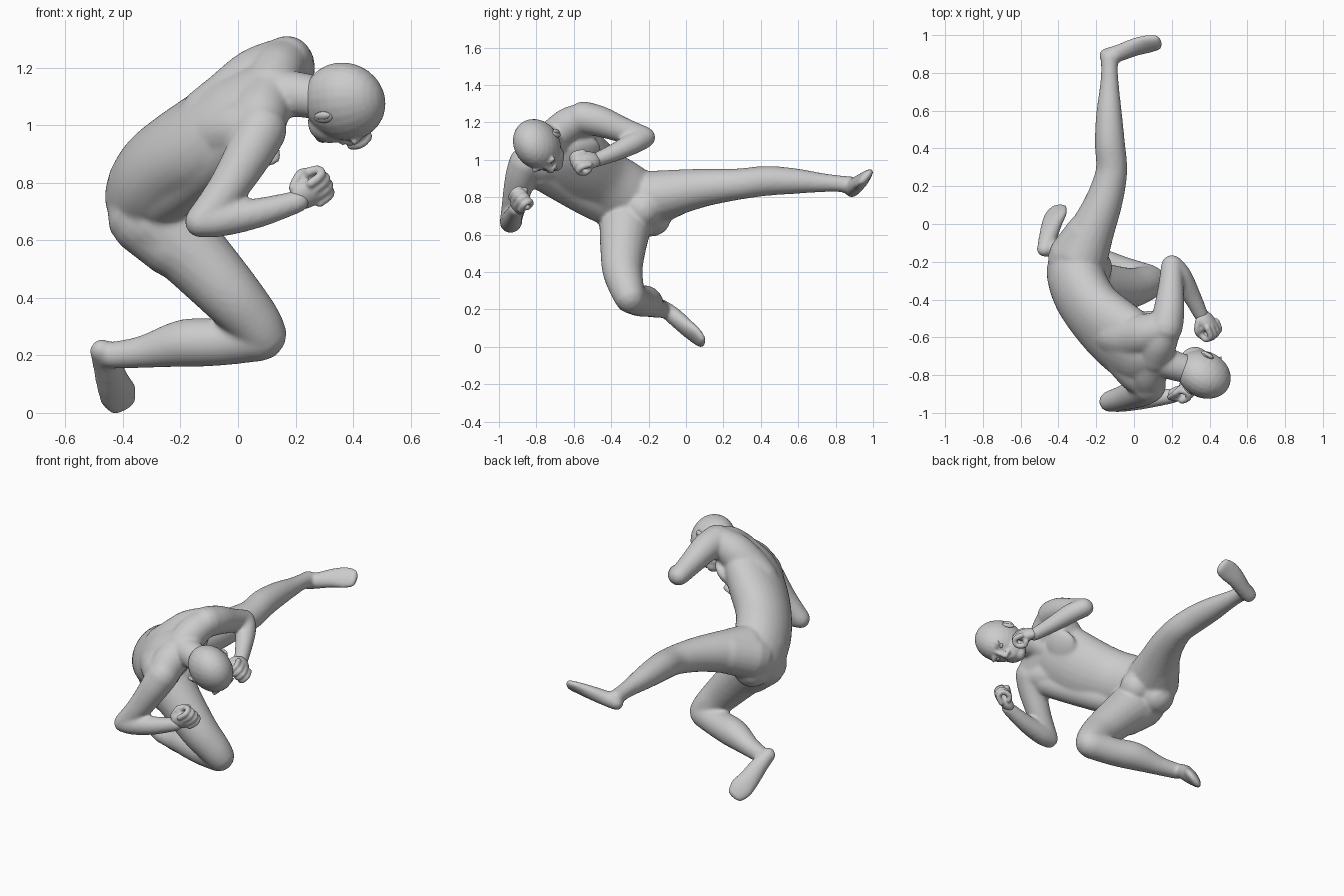
import bpy, bmesh, math
from mathutils import Vector, Matrix

V = Vector
bm = bmesh.new()
GROW = 0.003  # makes up for the shrinkage of smoothing


def spline(rows, sub=4):
    # Catmull-Rom through rows of (x, y, z, half width, half depth)
    rows = [list(r) + [r[3]] if len(r) == 4 else list(r) for r in rows]
    out, n = [], len(rows)
    for i in range(n - 1):
        p0, p1, p2, p3 = rows[max(i - 1, 0)], rows[i], rows[i + 1], rows[min(i + 2, n - 1)]
        for s in range(sub):
            t = s / sub
            out.append([0.5 * (2 * b + (c - a) * t + (2 * a - 5 * b + 4 * c - d) * t * t
                               + (3 * b - a - 3 * c + d) * t ** 3)
                        for a, b, c, d in zip(p0, p1, p2, p3)])
    out.append(rows[-1])
    return out


def tube(rows, w0=(0.3, 0.5, 0.8), w1=None, sides=20):
    # lofted limb with rounded ends; w0/w1 = width direction at start/end
    pts = spline(rows)
    w0, w1 = V(w0), V(w1 or w0)
    rings, n = [], len(pts)
    for i, p in enumerate(pts):
        c = V(p[:3])
        t = (V(pts[min(i + 1, n - 1)][:3]) - V(pts[max(i - 1, 0)][:3])).normalized()
        w = w0.lerp(w1, i / (n - 1))
        w = (w - t * w.dot(t)).normalized()
        d = t.cross(w)
        ra, rb = p[3] + GROW, p[4] + GROW
        levels = [(0, 1)]
        caps = [(math.sin(k), math.cos(k)) for k in (0.5, 1.0, 1.4)]
        if i == 0:
            levels = [(-o, s) for o, s in reversed(caps)] + levels
        if i == n - 1:
            levels += caps
        for o, s in levels:
            ring = []
            for k in range(sides):
                a = 2 * math.pi * k / sides
                ring.append(bm.verts.new(c + t * o * min(ra, rb) + w * (ra * s * math.cos(a))
                                         + d * (rb * s * math.sin(a))))
            rings.append(ring)
    for a, b in zip(rings, rings[1:]):
        for k in range(sides):
            j = (k + 1) % sides
            bm.faces.new((a[k], a[j], b[j], b[k]))
    bm.faces.new(rings[0][::-1])
    bm.faces.new(rings[-1])


def frame(side, fwd):
    side, fwd = V(side).normalized(), V(fwd)
    fwd = (fwd - side * fwd.dot(side)).normalized()
    return Matrix((side, fwd, side.cross(fwd))).transposed()


def blob(c, radii, rot=None):
    m = Matrix.Translation(c) @ (rot or Matrix.Identity(3)).to_4x4() @ Matrix.Diagonal((*radii, 1))
    bmesh.ops.create_uvsphere(bm, u_segments=24, v_segments=14, radius=1, matrix=m)


def finish(name, voxel=0, soften=0):
    # turn the gathered parts into an object, fused into one skin if asked
    global bm
    bmesh.ops.recalc_face_normals(bm, faces=bm.faces)
    me = bpy.data.meshes.new(name)
    bm.to_mesh(me)
    bm.free()
    bm = bmesh.new()
    for p in me.polygons:
        p.use_smooth = True
    ob = bpy.data.objects.new(name, me)
    bpy.context.collection.objects.link(ob)
    if voxel:
        rm = ob.modifiers.new("fuse", 'REMESH')
        rm.mode, rm.voxel_size, rm.use_smooth_shade = 'VOXEL', voxel, True
        sm = ob.modifiers.new("soften", 'SMOOTH')
        sm.factor, sm.iterations = 0.5, soften


def fist(wrist, d, n, size=1.08):
    # palm, four curled fingers and a thumb
    rot = frame(n, d)
    w = V(wrist)
    at = lambda x, y, z: w + rot @ (V((y, x, z)) * size)
    blob(at(0.06, 0.01, 0), (0.033 * size, 0.065 * size, 0.048 * size), rot)
    for i in range(4):
        z = (i - 1.5) * 0.028
        e = 0.006 * (1.5 - abs(i - 1.5))
        tube([(*at(x + e, y, z), 0.0125 * size) for x, y in
              ((0.085, -0.005), (0.128, 0.01), (0.126, 0.045), (0.085, 0.055), (0.07, 0.035))], sides=10)
    s = -1 if rot.col[2].z < 0 else 1
    tube([(*at(x, y, z * s), 0.013 * size) for x, y, z in
          ((0.03, 0.02, 0.04), (0.07, 0.05, 0.055), (0.11, 0.068, 0.025))], sides=10)


# torso, from seat to neck base
HIP, SHO = (0, 0.73, 0.68), (0.28, 0.77, 0.58)
tube([(-.325, -.19, .70, .11, .11), (-.32, -.235, .74, .165, .142), (-.285, -.345, .815, .18, .148),
      (-.215, -.46, .885, .182, .143), (-.10, -.575, .96, .205, .143), (.01, -.66, 1.045, .205, .13),
      (.08, -.695, 1.105, .14, .10), (.12, -.71, 1.13, .08, .08)], HIP, SHO, 28)
chest = frame(SHO, (.733, .22, -.645))
for s in (-1, 1):
    blob(V((.005, -.645, 1.04)) + chest @ V((s * .09, .085, 0)), (.11, .04, .095), chest)
# lower flank
tube([(.02, -.79, .94, .09), (-.09, -.665, .865, .088), (-.19, -.53, .79, .088), (-.27, -.42, .74, .09)])
# seat, hips and groin
tube([(-.325, -.305, .68, .127), (-.21, -.335, .585, .122)])
tube([(-.325, -.18, .775, .13), (-.24, -.05, .825, .118)])
tube([(-.305, -.31, .80, .145), (-.323, -.25, .715, .13)])
blob((-.215, -.23, .735), (.10, .10, .10))

# shoulder blades and neck muscles
tube([(-.10, -.59, 1.02, .11), (-.02, -.60, 1.085, .11), (.07, -.58, 1.165, .105), (.17, -.55, 1.225, .083)])
tube([(-.05, -.70, .97, .112), (.03, -.79, .98, .11), (.08, -.85, .985, .088)])
tube([(.11, -.71, 1.12, .09), (.135, -.63, 1.185, .09), (.165, -.56, 1.22, .08)])
tube([(.11, -.71, 1.11, .09), (.08, -.79, 1.04, .095), (.08, -.85, .99, .083)])

# upper arms and forearms
tube([(.17, -.55, 1.225, .085), (.185, -.46, 1.205, .08), (.195, -.34, 1.16, .066), (.20, -.22, 1.12, .054)])
tube([(.205, -.22, 1.118, .053), (.25, -.28, 1.09, .056), (.305, -.38, 1.04, .046), (.36, -.49, .995, .035)])
tube([(.08, -.855, .985, .088), (.04, -.885, .905, .08), (-.04, -.915, .775, .066), (-.13, -.94, .665, .053)])
tube([(-.13, -.94, .665, .052), (-.06, -.935, .672, .057), (.07, -.925, .695, .049), (.21, -.91, .735, .036)])

# kicking leg
tube([(-.28, -.18, .80, .14), (-.225, -.04, .828, .118), (-.17, .09, .85, .10), (-.135, .2, .862, .088),
      (-.118, .30, .872, .08), (-.128, .43, .887, .077), (-.132, .58, .886, .066),
      (-.13, .72, .878, .049), (-.13, .81, .873, .042), (-.13, .88, .865, .044)])
tube([(-.145, .89, .84, .042, .036), (-.08, .905, .86, .045, .04), (.0, .935, .885, .054, .034),
      (.07, .952, .90, .062, .025), (.125, .96, .907, .052, .02)], (-.2, .65, .72))

# folded leg
tube([(-.275, -.32, .675, .142), (-.15, -.335, .545, .122), (-.03, -.34, .415, .106), (.05, -.32, .325, .092),
      (.085, -.305, .275, .083)])
tube([(.08, -.30, .265, .082), (-.06, -.255, .247, .08), (-.19, -.21, .242, .08), (-.33, -.165, .212, .054),
      (-.44, -.13, .20, .044)])
tube([(-.475, -.135, .218, .038, .036), (-.455, -.07, .168, .048, .042), (-.435, 0, .105, .058, .037),
      (-.415, .05, .062, .066, .028), (-.40, .083, .028, .052, .02)], (.8, .1, .5))

# neck
tube([(.08, -.69, 1.10, .10), (.17, -.735, 1.11, .08), (.28, -.77, 1.095, .072)])
finish("body", 0.009, 14)

# fists
fist((.358, -.46, 1.01), (.2, -.9, -.35), (-.5, -.3, -.5))
finish("left_fist", 0.006, 3)
fist((.185, -.91, .725), (.85, .03, .42), (-.3, .8, .5))
finish("right_fist", 0.006, 3)

# head: skull, jaw, chin, nose, brows, nostrils, lips
head = frame((-.4, -.78, -.48), (.32, .40, -.86))
H = V((.37, -.797, 1.082))
at = lambda x, y, z: H + head @ V((x, y, z))
blob(H, (.117, .142, .148), head)
blob(at(0, .07, -.08), (.082, .075, .08), head)
blob(at(0, .11, -.125), (.042, .036, .03), head)
tube([(*at(0, .135, .02), .01), (*at(0, .157, -.035), .014)], sides=10)
for s in (-1, 1):
    blob(at(s * .045, .128, .025), (.035, .014, .012), head)
    blob(at(s * .022, .142, -.048), (.014, .014, .012), head)
for z in (-.075, -.09):
    blob(at(0, .135, z), (.028, .015, .008), head)
finish("head", 0.007, 6)

# ears and eyes
for s, label in ((-1, "left"), (1, "right")):
    blob(at(s * .117, -.005, -.03), (.012, .022, .036), head)
    blob(at(s * .124, -.014, -.026), (.010, .014, .030), head)
    finish(label + "_ear")
    blob(at(s * .042, .122, .0), (.017, .015, .012), head)
    finish(label + "_eye")
